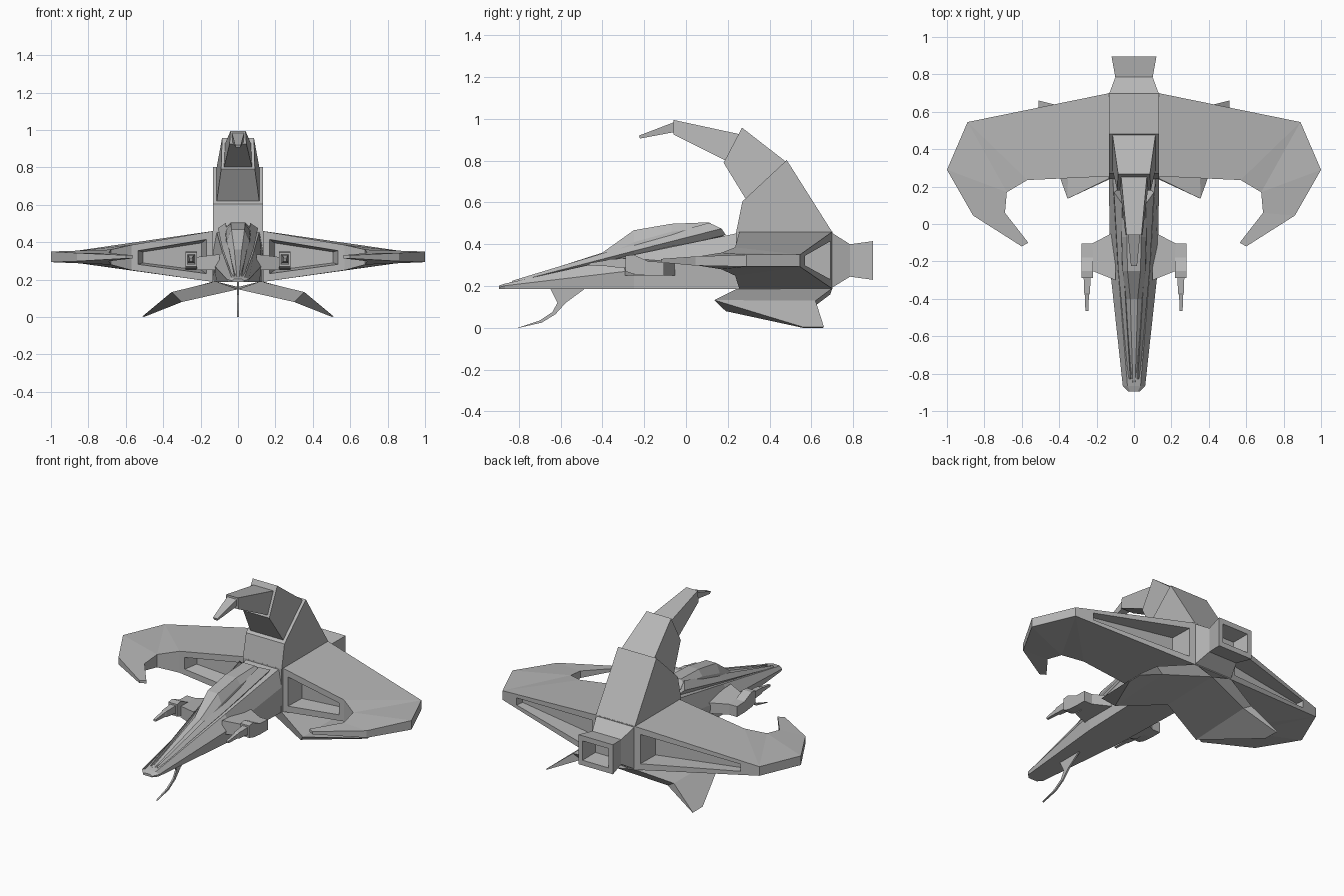
import bpy, bmesh
from mathutils import Vector

if "Cube" in bpy.data.objects:
    bpy.data.objects.remove(bpy.data.objects["Cube"])

# dark grey plating shared by every part
grey = bpy.data.materials.new("grey_plating")
grey.diffuse_color = (.47, .47, .47, 1)
grey.use_nodes = True
grey.node_tree.nodes["Principled BSDF"].inputs["Base Color"].default_value = grey.diffuse_color


def finish(name, bm, mirror=False):
    bmesh.ops.remove_doubles(bm, verts=bm.verts, dist=1e-5)
    bmesh.ops.recalc_face_normals(bm, faces=bm.faces)
    me = bpy.data.meshes.new(name)
    bm.to_mesh(me)
    bm.free()
    me.materials.append(grey)
    ob = bpy.data.objects.new(name, me)
    bpy.context.collection.objects.link(ob)
    if mirror:
        m = ob.modifiers.new("Mirror", 'MIRROR')
        m.use_mirror_merge = False
    return ob


def loft(name, rings, mirror=False):
    """Skin a series of equal-length point rings and cap both ends."""
    bm = bmesh.new()
    vs = [[bm.verts.new(p) for p in r] for r in rings]
    n = len(vs[0])
    for a, b in zip(vs, vs[1:]):
        for i in range(n):
            j = (i + 1) % n
            bm.faces.new((a[i], a[j], b[j], b[i]))
    bm.faces.new(vs[0])
    bm.faces.new(vs[-1])
    return finish(name, bm, mirror)


def section(y, *half):
    """Symmetric cross-section at y from (half width, z) points, bottom to top."""
    return [(w, y, z) for w, z in half] + [(-w, y, z) for w, z in reversed(half)]


def box(y, x0, x1, z0, z1):
    return [(x0, y, z0), (x1, y, z0), (x1, y, z1), (x0, y, z1)]


def edge_ring(w_low, low, w_high, high):
    """Slanted rectangular tail ring from its lower and upper (y, z) edges."""
    return [(-w_low, *low), (w_low, *low), (w_high, *high), (-w_high, *high)]


# long wedge-shaped hull
loft("nose_hull", [
    section(-.895, (.03, .187), (.032, .194), (.02, .202)),
    section(-.865, (.055, .187), (.06, .202), (.035, .212)),
    section(-.25, (.115, .187), (.127, .275), (.085, .35)),
    section(.27, (.132, .187), (.135, .35), (.115, .458)),
])

# central body block
loft("body", [section(y, (.135, .187), (.135, .46)) for y in (.24, .70)])

# raised spine and faceted cockpit canopy
loft("canopy", [
    section(-.86, (.012, .20), (.011, .206), (.006, .212)),
    section(-.40, (.05, .32), (.045, .342), (.02, .36)),
    section(-.25, (.068, .34), (.06, .41), (.035, .467)),
    section(-.07, (.075, .38), (.065, .46), (.038, .498)),
    section(.11, (.07, .40), (.065, .48), (.04, .505)),
    section(.18, (.065, .42), (.06, .445), (.04, .455)),
])

# undercut rails beside the canopy
loft("canopy_rail", [
    [(.02, -.83, .21), (.03, -.83, .217), (.02, -.83, .226), (.012, -.83, .21)],
    [(.06, -.25, .34), (.084, -.25, .368), (.055, -.25, .402), (.04, -.25, .34)],
    [(.08, .19, .445), (.107, .17, .475), (.065, .11, .503), (.05, .15, .43)],
], True)

# hollow rear exhaust
loft("exhaust", [section(y, (w, z0), (w, z1)) for y, w, z0, z1 in (
    (.69, .135, .187, .46), (.785, .10, .245, .40), (.895, .12, .23, .415),
    (.895, .09, .262, .383), (.79, .075, .275, .37))])

# arched tail in four segments
loft("tail_base", [edge_ring(.135, (.24, .458), .135, (.70, .458)),
                   edge_ring(.133, (.27, .605), .133, (.482, .803))])
loft("tail_middle", [edge_ring(.115, (.29, .61), .115, (.478, .795)),
                     edge_ring(.09, (.18, .79), .085, (.268, .958))])
loft("tail_upper", [edge_ring(.075, (.19, .80), .07, (.265, .925)),
                    edge_ring(.045, (-.06, .925), .04, (-.06, .995))])
loft("tail_sting", [edge_ring(.03, (-.055, .937), .033, (-.055, .985)),
                    edge_ring(.012, (-.22, .906), .016, (-.225, .92))])

# hooked wings: outline as x, y, top z, bottom z
outline = [(.13, .70, .46, .187), (.89, .545, .35, .293), (1, .29, .35, .293),
           (.86, .045, .342, .298), (.6, -.12, .33, .313), (.565, -.10, .33, .313),
           (.69, .06, .342, .298), (.68, .17, .36, .28), (.57, .235, .385, .25),
           (.13, .255, .46, .187)]
bm = bmesh.new()
top = [bm.verts.new((x, y, t)) for x, y, t, b in outline]
bot = [bm.verts.new((x, y, b)) for x, y, t, b in outline]
for layer in (top, bot):
    for ids in ((0, 1, 8, 9), (1, 7, 8), (1, 2, 7), (2, 3, 6, 7), (3, 4, 5, 6)):
        bm.faces.new([layer[i] for i in ids])
for i in range(1, 10):
    j = (i + 1) % 10
    if i != 8:
        bm.faces.new((top[i], top[j], bot[j], bot[i]))


def recess(root, tip, u0, u1, shrink, d0, d1):
    """Wing edge face with a tapered opening sunk along y by d0 (root) to d1 (tip)."""
    outer = [bot[root], bot[tip], top[tip], top[root]]
    c = [v.co.copy() for v in outer]

    def ring(a, b, s):
        uv = ((a, .15 + s), (b, .25 + s), (b, .75 - s), (a, .85 - s))
        return [c[0].lerp(c[1], u).lerp(c[3].lerp(c[2], u), v) for u, v in uv]
    rim = [bm.verts.new(p) for p in ring(u0, u1, 0)]
    deep = [bm.verts.new(p + Vector((0, d, 0)))
            for p, d in zip(ring(u0 + shrink, u1 - shrink, shrink), (d0, d1, d1, d0))]
    for a, b in ((outer, rim), (rim, deep)):
        for i in range(4):
            j = (i + 1) % 4
            bm.faces.new((a[i], a[j], b[j], b[i]))
    bm.faces.new(deep)


recess(9, 8, .09, .92, .06, .10, .08)
recess(0, 1, .05, .85, .01, -.14, -.05)
finish("wing", bm, True)

# drooping lower fins
loft("lower_fin", [
    [(.12, .25, .19), (.13, .70, .19), (0, .69, .16), (0, .30, .148)],
    [(.355, .135, .133), (.35, .62, .13), (.30, .61, .10), (.30, .19, .08)],
    [(.508, .56, .004), (.51, .66, .004), (.505, .655, 0), (.503, .56, 0)],
], True)

# thin curved spike under the nose
front = [(-.65, .19), (-.615, .12), (-.64, .075), (-.70, .035), (-.805, 0)]
back = [(-.48, .19), (-.575, .12), (-.625, .065), (-.69, .025), (-.80, 0)]
loft("chin_spike", [[(-.005, *f), (.005, *f), (.005, *b), (-.005, *b)]
                    for f, b in zip(front, back)])

# side gun struts
loft("gun_strut", [
    [(.10, -.30, .25), (.10, -.04, .25), (.10, -.04, .318), (.10, -.30, .335)],
    [(.225, -.25, .25), (.225, -.105, .25), (.225, -.105, .315), (.225, -.25, .32)],
], True)

# gun housings with an open muzzle
loft("gun_housing", [
    box(-.105, .22, .28, .25, .315), box(-.18, .22, .28, .25, .318),
    box(-.25, .22, .28, .257, .35), box(-.29, .22, .28, .27, .345),
    box(-.29, .23, .27, .28, .335), box(-.26, .23, .27, .28, .335),
], True)

# tapered gun barrels
loft("gun_barrel", [
    box(-.26, .23, .27, .285, .335), box(-.37, .236, .266, .292, .328),
    box(-.38, .241, .263, .296, .324), box(-.465, .244, .26, .298, .31),
], True)
